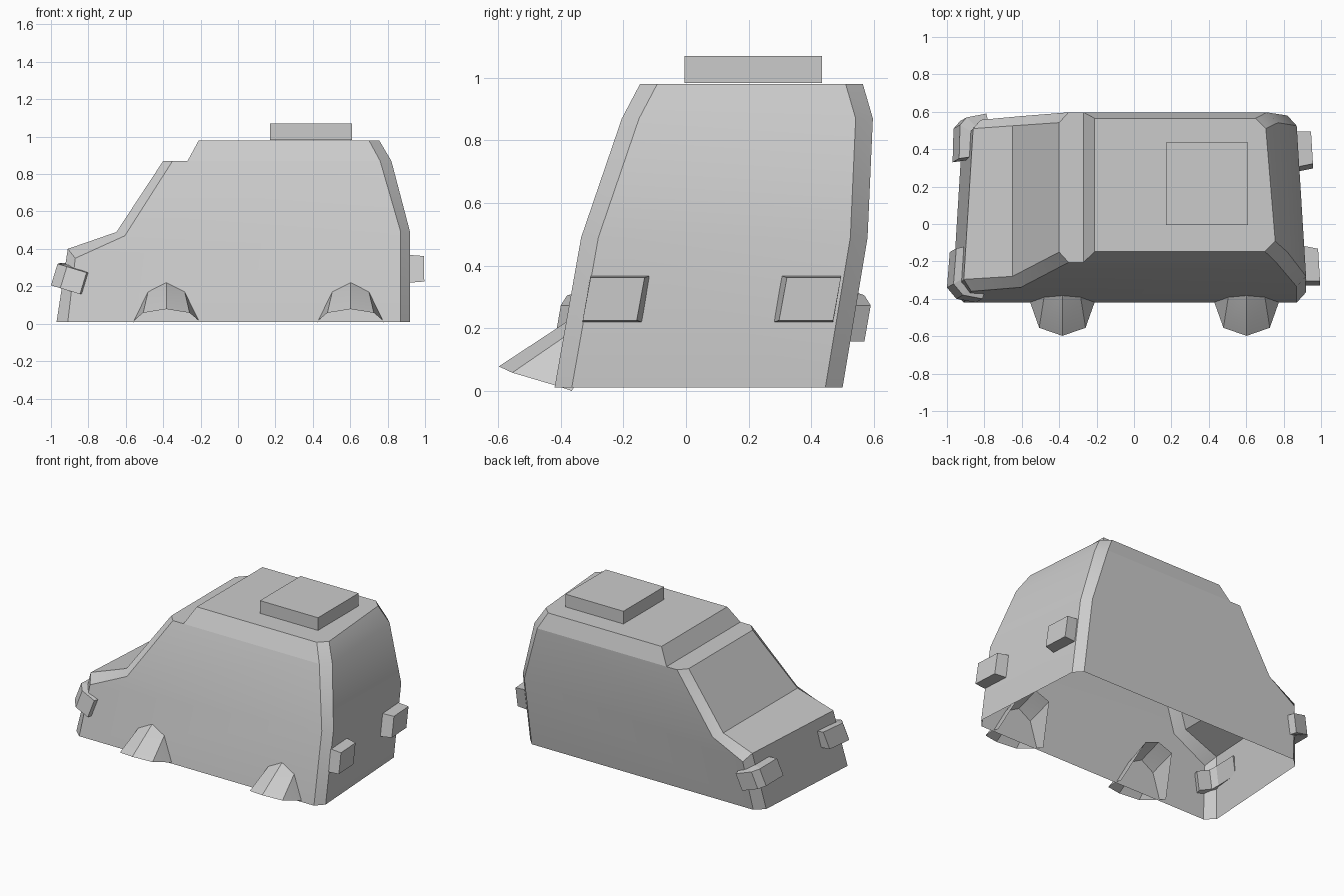
import bpy, bmesh

if "Cube" in bpy.data.objects:
    bpy.data.objects.remove(bpy.data.objects["Cube"])


def make(name, verts, faces, smooth=True, merge=True):
    me = bpy.data.meshes.new(name)
    me.from_pydata(verts, [], faces)
    bm = bmesh.new()
    bm.from_mesh(me)
    if merge:
        bmesh.ops.remove_doubles(bm, verts=bm.verts, dist=0.0005)
    bmesh.ops.recalc_face_normals(bm, faces=bm.faces)
    bm.to_mesh(me)
    bm.free()
    ob = bpy.data.objects.new(name, me)
    bpy.context.collection.objects.link(ob)
    if smooth:
        bpy.ops.object.select_all(action='DESELECT')
        ob.select_set(True)
        bpy.context.view_layer.objects.active = ob
        bpy.ops.object.shade_smooth_by_angle(angle=0.5)
    return ob


def interp(table, z):
    for (z0, v0), (z1, v1) in zip(table, table[1:]):
        if z <= z1:
            return v0 + (v1 - v0) * (z - z0) / (z1 - z0)
    return table[-1][1]


# Body: leaning shell, open underneath, with chamfered corners
near = [(0.01, -0.42), (0.49, -0.335), (0.87, -0.205), (0.98, -0.147)]
far = [(0.01, 0.50), (0.49, 0.58), (0.87, 0.597), (0.98, 0.565)]
wall = [(-0.91, 0.01), (-0.87, 0.35), (-0.605, 0.47), (-0.35, 0.87), (-0.27, 0.87),
        (-0.21, 0.98), (0.70, 0.98), (0.76, 0.87), (0.87, 0.49), (0.87, 0.01)]
cap = [(-0.97, 0.01), (-0.91, 0.40), (-0.65, 0.49), (-0.40, 0.87), (-0.27, 0.87),
       (-0.21, 0.98), (0.755, 0.98), (0.82, 0.87), (0.92, 0.49), (0.92, 0.01)]


def taper(x):
    return x + (0.05 if x < -0.8 else -0.05 if x > 0.6 else 0)


verts = []
for i, ((wx, wz), (cx, cz)) in enumerate(zip(wall, cap)):
    inset = 0 if i in (4, 5) else 0.055
    verts += [(wx, interp(near, wz), wz),
              (cx, interp(near, cz) + inset, cz),
              (taper(cx), interp(far, cz) - inset, cz),
              (taper(wx), interp(far, wz), wz)]
faces = []
for i in range(9):
    for j in range(3):
        if i == 4 and j != 1:
            continue
        a = i * 4 + j
        if i == 3 and j == 0:
            faces.append((a, 16, a + 1))
        elif i == 3 and j == 2:
            faces.append((a, a + 1, 19))
        elif i == 5 and j == 0:
            faces.append((20, 24, 25))
        elif i == 5 and j == 2:
            faces.append((22, 26, 27))
        else:
            faces.append((a, a + 1, a + 5, a + 4))
for f in [(0, 1, 8, 9), (1, 2, 8), (2, 3, 7, 8), (3, 4, 7), (4, 5, 6, 7)]:
    faces += [tuple(4 * k for k in f), tuple(4 * k + 3 for k in f)]
# windscreen header and roof use the wall corners at the step
faces = [f for f in faces]
make("body", verts, faces)


def box_faces(rings, count):
    # closed skin over consecutive four-point sections
    out = [(0, 1, 2, 3), tuple(4 * (count - 1) + k for k in range(4))]
    for i in range(count - 1):
        for k in range(4):
            a, b = 4 * i + k, 4 * i + (k + 1) % 4
            out.append((a, b, b + 4, a + 4))
    return out


def slab(name, rings):
    make(name, [p for r in rings for p in r], box_faces(rings, len(rings)), smooth=False)


# Roof box
slab("roof_box", [[(0.17, -0.005, z), (0.61, -0.005, z), (0.61, 0.435, z), (0.17, 0.435, z)]
                  for z in (0.983, 1.07)])


# Rear lamps: leaning blocks following the angled tail
def rear_x(y):
    return 0.918 - 0.06 * (y + 0.365)


for name, y0, sign in (("rear_lamp_near", -0.33, 1), ("rear_lamp_far", 0.275, -1)):
    quads = []
    for out, shrink in ((-0.03, 0.0), (0.08, 0.014)):
        a = y0 + (0 if sign > 0 else shrink * 1.6)
        b = y0 + 0.195 - (shrink * 1.6 if sign > 0 else 0)
        lo, hi = 0.217 + shrink * 0.6, 0.37 - shrink * 0.6
        quads.append([(rear_x(y) + out, y, z) for y, z in
                      ((a, lo), (b, lo), (b + 0.025, hi), (a + 0.025, hi))])
    slab(name, quads)

# Headlamps: strips wrapped round the front corners
lamps = {
    "headlamp_near": (-1, [(-0.985, -0.15), (-1.0, -0.34), (-0.95, -0.40), (-0.845, -0.42)],
                      [(-0.93, -0.14), (-0.93, -0.30), (-0.91, -0.34), (-0.825, -0.36)]),
    "headlamp_far": (1, [(-0.97, 0.33), (-0.965, 0.51), (-0.93, 0.55), (-0.825, 0.57)],
                     [(-0.90, 0.34), (-0.90, 0.47), (-0.88, 0.50), (-0.81, 0.515)]),
}
for name, (side, outer, inner) in lamps.items():
    rings = []
    for (ox, oy), (ix, iy), z in zip(outer, inner, (0.21, 0.205, 0.19, 0.158)):
        rings.append([(ox, oy, z), (ix, iy, z), (ix + 0.035, iy + 0.02, z + 0.115),
                      (ox + 0.035, oy + 0.02, z + 0.115)])
    slab(name, rings)

# Wheel arches: flared hoods through the near wall
rim = [(-0.172, -0.42, 0.018), (-0.124, -0.555, 0.058), (0, -0.598, 0.078)]
arch = [(-0.172, -0.42, 0.018), (-0.098, -0.392, 0.17), (0, -0.382, 0.22)]
inside = [(-0.18, -0.365, 0.0), (-0.105, -0.22, 0.235), (0, -0.22, 0.275)]
for name, x in (("front_wheel_arch", -0.383), ("rear_wheel_arch", 0.602)):
    verts = []
    for row in (rim, arch, inside):
        full = row + [(-px, py, pz) for px, py, pz in reversed(row[:2])]
        verts += [(x + px, py, pz) for px, py, pz in full]
    faces = [(5, 6, 1), (1, 6, 7, 2), (2, 7, 8, 3), (3, 8, 9)]
    faces += [(5 + k, 6 + k, 11 + k, 10 + k) for k in range(4)]
    make(name, verts, faces)
